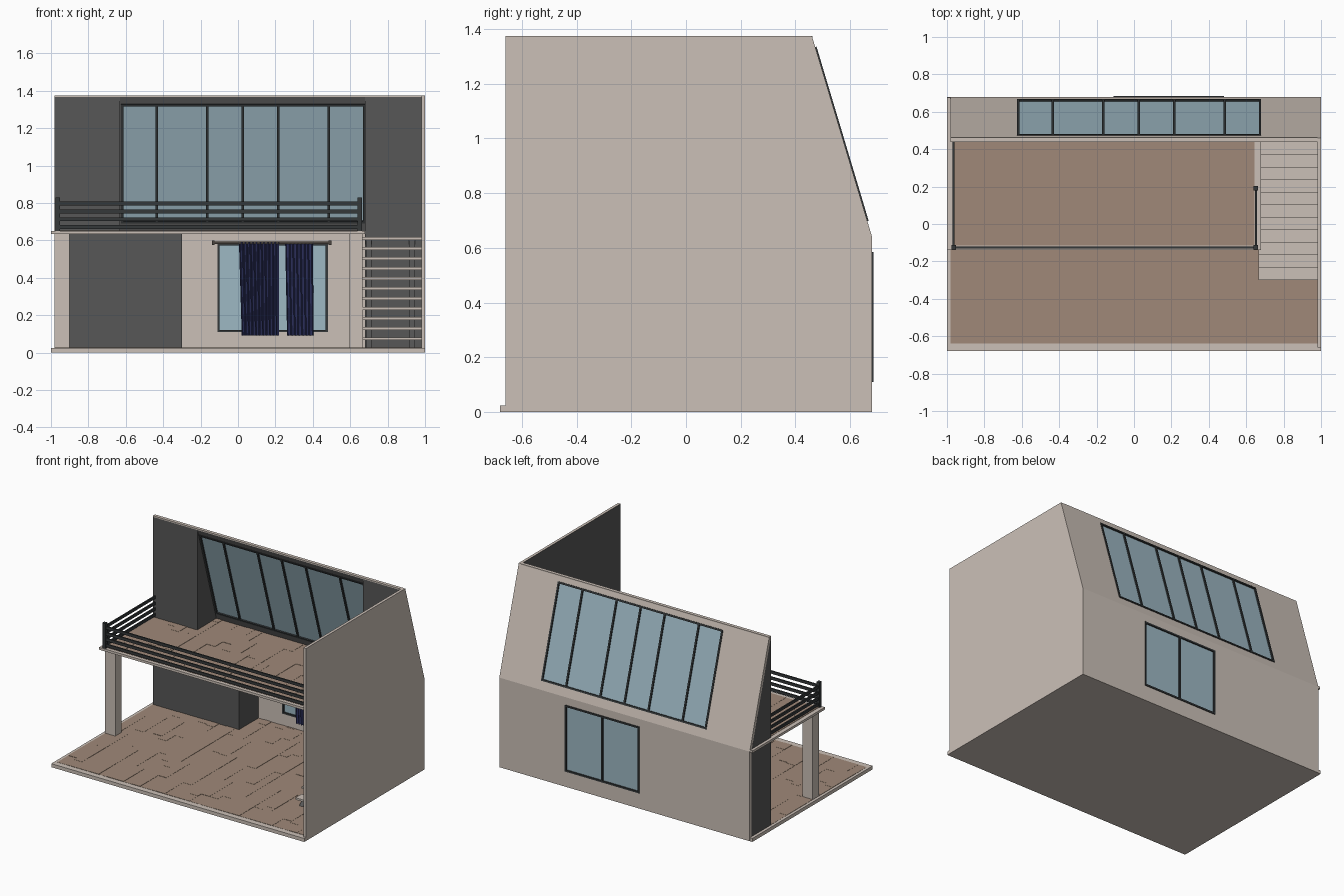
import bpy, bmesh, math, random
from mathutils import Vector

if "Cube" in bpy.data.objects:
    bpy.data.objects.remove(bpy.data.objects["Cube"])

random.seed(4)


def material(name, rgb):
    m = bpy.data.materials.new(name)
    m.diffuse_color = (*rgb, 1)
    m.use_nodes = True
    m.node_tree.nodes["Principled BSDF"].inputs["Base Color"].default_value = m.diffuse_color
    return m


BEIGE = material("beige plaster", (0.60, 0.53, 0.475))
DARK = material("charcoal plaster", (0.095, 0.095, 0.095))
FRAME = material("black metal", (0.035, 0.04, 0.042))
WOOD = material("brown planks", (0.35, 0.25, 0.19))
GLASS = material("blue glass", (0.34, 0.48, 0.55))
NAVY = material("navy cloth", (0.035, 0.042, 0.15))
ROD = material("rod brown", (0.07, 0.06, 0.05))


def finish(name, bm, *mats):
    bmesh.ops.recalc_face_normals(bm, faces=bm.faces)
    me = bpy.data.meshes.new(name)
    bm.to_mesh(me)
    bm.free()
    ob = bpy.data.objects.new(name, me)
    for m in mats:
        me.materials.append(m)
    bpy.context.collection.objects.link(ob)
    return ob


def world(u, v, w):
    return Vector((u, v, w))


def add_box(bm, a, b, place=world):
    """Box between corners a and b, optionally in a wall's own frame."""
    geo = bmesh.ops.create_cube(bm, size=1)
    for vert in geo["verts"]:
        vert.co = place(*[a[i] if vert.co[i] < 0 else b[i] for i in range(3)])


def box(name, a, b, mat):
    bm = bmesh.new()
    add_box(bm, a, b)
    return finish(name, bm, mat)


def prism(name, profile, x0, x1, *mats):
    """Side profile (y, z) extruded along x."""
    bm = bmesh.new()
    f = bm.faces.new([bm.verts.new((x0, y, z)) for y, z in profile])
    ext = bmesh.ops.extrude_face_region(bm, geom=[f])["geom"]
    for v in ext:
        if isinstance(v, bmesh.types.BMVert):
            v.co.x = x1
    return finish(name, bm, *mats)


# wall frames: u along x, v up the wall, w outward
LEAN = Vector((0, -0.22, 0.735)).normalized()
OUT = Vector((0, 0.735, 0.22)).normalized()


def low_wall(u, v, w):
    return Vector((u, 0.68 + w, v))


def slope(u, v, w):
    return Vector((u, 0.68, 0.64)) + LEAN * v + OUT * w


def holed_wall(name, place, outer, hole, thick, *mats):
    bm = bmesh.new()

    def ring(r, w):
        x0, x1, v0, v1 = r
        return [bm.verts.new(place(u, v, w)) for u, v in
                ((x0, v0), (x1, v0), (x1, v1), (x0, v1))]
    rings = [ring(outer, 0), ring(hole, 0), ring(hole, -thick), ring(outer, -thick)]
    for a, b in zip(rings, rings[1:] + rings[:1]):
        for i in range(4):
            j = (i + 1) % 4
            bm.faces.new((a[i], a[j], b[j], b[i]))
    return finish(name, bm, *mats)


def window(name, place, r, dividers, bar=0.012):
    x0, x1, v0, v1 = r
    bm = bmesh.new()
    add_box(bm, (x0, v0, -0.014), (x1, v1, -0.004), place)
    finish(name + "_glass", bm, GLASS)
    bm = bmesh.new()
    lo, hi = -0.024, 0.005
    for v in (v0, v1 - bar):
        add_box(bm, (x0, v, lo), (x1, v + bar, hi), place)
    for u in [x0 + bar / 2, x1 - bar / 2] + dividers:
        add_box(bm, (u - bar / 2, v0 + bar, lo), (u + bar / 2, v1 - bar, hi), place)
    finish(name + "_frame", bm, FRAME)


def plank_floor(name, x0, x1, y0, y1, z):
    """Staggered boards with tiny height differences."""
    bm = bmesh.new()
    cols = round((x1 - x0) / 0.065)
    w = (x1 - x0) / cols
    for c in range(cols):
        y = y0
        end = y0 + random.uniform(0.08, 0.26)
        while y < y1 - 1e-6:
            end = min(end, y1)
            add_box(bm, (x0 + c * w, y, z - 0.004),
                    (x0 + (c + 1) * w, end, z + random.choice((0.001, 0.002, 0.003))))
            y, end = end, end + 0.26
    return finish(name, bm, WOOD)


# base and floors
box("base_slab", (-1, -0.68, 0), (1, 0.679, 0.025), BEIGE)
plank_floor("ground_floor", -0.98, 0.98, -0.64, 0.66, 0.025)
box("balcony_slab", (-1, -0.14, 0.633), (0.68, 0.675, 0.65), BEIGE)
plank_floor("balcony_floor", -0.97, 0.645, -0.115, 0.655, 0.65)

# right wall: beige outside, charcoal inside
wall = prism("right_wall", [(-0.66, 0), (-0.66, 1.375), (0.46, 1.375), (0.68, 0.64), (0.68, 0)],
             0.98, 1, BEIGE, DARK)
for p in wall.data.polygons:
    p.material_index = int(p.normal.x < -0.9)

# back wall and sloped upper wall with window openings
LOW_WIN = (-0.11, 0.48, 0.11, 0.585)
TOP_WIN = (-0.625, 0.68, 0.06, 0.725)
holed_wall("back_wall", low_wall, (-0.98, 0.98, 0.0, 0.64), LOW_WIN, 0.02, BEIGE)
roof = holed_wall("sloped_wall", slope, (-0.98, 0.98, 0, 0.767), TOP_WIN, 0.02, BEIGE, DARK)
for p in roof.data.polygons:
    p.material_index = int(p.normal.dot(OUT) < -0.9)
box("wall_top_trim", (-0.98, 0.438, 1.366), (0.98, 0.462, 1.375), BEIGE)
window("back_window", low_wall, LOW_WIN, [0.185])
window("sloped_window", slope, TOP_WIN, [-0.435, -0.165, 0.025, 0.215, 0.485])

# charcoal blocks filling the back corners
box("lower_left_block", (-0.98, 0.44, 0.025), (-0.3, 0.66, 0.633), DARK)
prism("upper_left_block", [(0.44, 0.65), (0.656, 0.65), (0.442, 1.366), (0.44, 1.366)],
      -0.98, -0.63, DARK)
prism("right_block", [(0.44, 0.025), (0.66, 0.025), (0.66, 0.64), (0.442, 1.366), (0.44, 1.366)],
      0.68, 0.98, DARK)

# pillars under the balcony
for side, x0, x1 in (("left", -0.98, -0.9), ("right", 0.595, 0.665)):
    box(side + "_pillar", (x0, -0.1, 0.025), (x1, -0.03, 0.633), BEIGE)

# open stairs
bm = bmesh.new()
for i in range(11):
    y, z = -0.3 + 0.067 * i, 0.075 + 0.0535 * i
    add_box(bm, (0.665, y, z - 0.007), (0.98, y + 0.069, z + 0.007))
finish("stair_treads", bm, BEIGE)
for side, x in (("left", 0.685), ("right", 0.915)):
    prism(side + "_stair_beam", [(-0.29, 0.025), (0.44, 0.603), (0.44, 0.54), (-0.21, 0.025)],
          x, x + 0.03, DARK)

# balcony railing
XL, XR, YF, YE = -0.965, 0.652, -0.125, 0.19
bm = bmesh.new()
for x, y in ((XL, YF), (XR, YF), (XR, YE)):
    add_box(bm, (x - 0.012, y - 0.012, 0.65), (x + 0.012, y + 0.012, 0.83))
finish("railing_posts", bm, FRAME)
bm = bmesh.new()
for z in (0.672, 0.713, 0.754, 0.797):
    a, b, t = z - 0.01, z + 0.01, 0.005
    add_box(bm, (XL, YF - t, a), (XR, YF + t, b))
    add_box(bm, (XL - t, YF, a), (XL + t, 0.445, b))
    add_box(bm, (XR - t, YF, a), (XR + t, YE, b))
finish("railing_bars", bm, FRAME)

# curtains: folded sheets
for side, top, low in (("left", (0.005, 0.22), (0.02, 0.22)), ("right", (0.255, 0.4), (0.265, 0.405))):
    bm = bmesh.new()
    n = round((top[1] - top[0]) / 0.004)
    rows = []
    for (a, b), z, amp in ((top, 0.59, 0.008), (low, 0.092, 0.012)):
        rows.append([bm.verts.new((a + (b - a) * i / n,
                                   0.625 + amp * math.sin(i * math.pi / 2.5), z))
                     for i in range(n + 1)])
    for i in range(n):
        bm.faces.new((rows[0][i], rows[0][i + 1], rows[1][i + 1], rows[1][i]))
    ob = finish(side + "_curtain", bm, NAVY)
    mod = ob.modifiers.new("thickness", "SOLIDIFY")
    mod.thickness = 0.003

# curtain rod with end knobs
bm = bmesh.new()
add_box(bm, (-0.13, 0.617, 0.58), (0.49, 0.633, 0.594))
for x in (-0.14, 0.485):
    add_box(bm, (x, 0.613, 0.576), (x + 0.015, 0.637, 0.6))
for x in (-0.1, 0.46):
    add_box(bm, (x, 0.625, 0.583), (x + 0.01, 0.662, 0.591))
finish("curtain_rod", bm, ROD)
